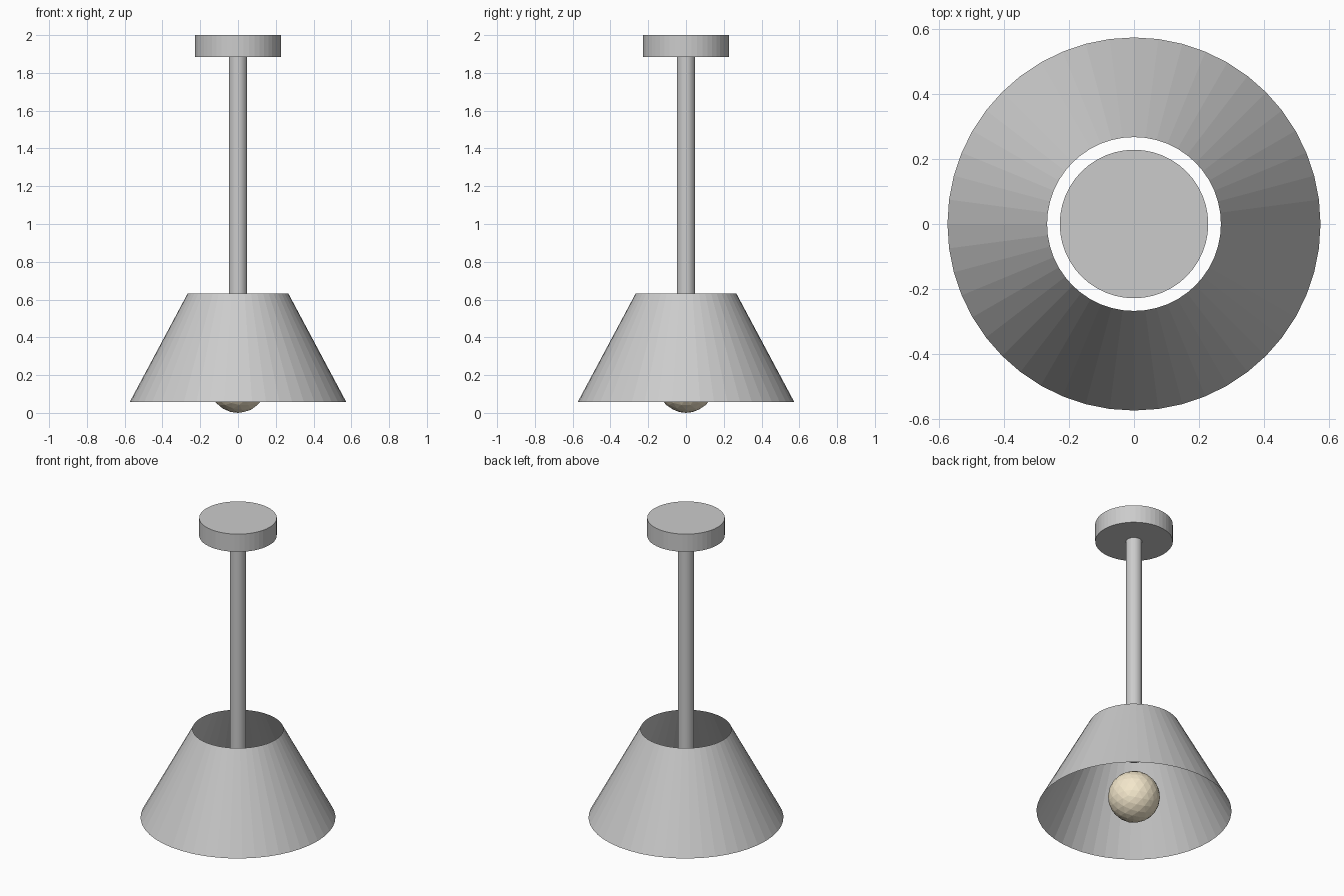
import bpy

if "Cube" in bpy.data.objects:
    bpy.data.objects.remove(bpy.data.objects["Cube"])


def cone(name, r_bottom, r_top, z0, z1, sides, fill='NGON'):
    """Upright round part between two heights, flat shaded."""
    bpy.ops.mesh.primitive_cone_add(
        vertices=sides, radius1=r_bottom, radius2=r_top, depth=z1 - z0,
        end_fill_type=fill, location=(0, 0, (z0 + z1) / 2))
    obj = bpy.context.object
    obj.name = name
    return obj


# Ceiling mount
cone("ceiling_mount", 0.228, 0.228, 1.885, 2.0, 48)

# Hanging rod, ending inside the shade just above the bulb
cone("hanging_rod", 0.048, 0.048, 0.41, 1.942, 24)

# Thin shade, open at both ends
cone("lamp_shade", 0.573, 0.267, 0.058, 0.631, 48, fill='NOTHING')

# Bulb
bpy.ops.mesh.primitive_ico_sphere_add(
    subdivisions=3, radius=0.153, location=(0, 0, 0.153))
bulb = bpy.context.object
bulb.name = "bulb"
glow = bpy.data.materials.new("warm_glass")
glow.diffuse_color = (0.9, 0.8, 0.6, 1)
glow.use_nodes = True
glow.node_tree.nodes["Principled BSDF"].inputs["Base Color"].default_value = glow.diffuse_color
bulb.data.materials.append(glow)
